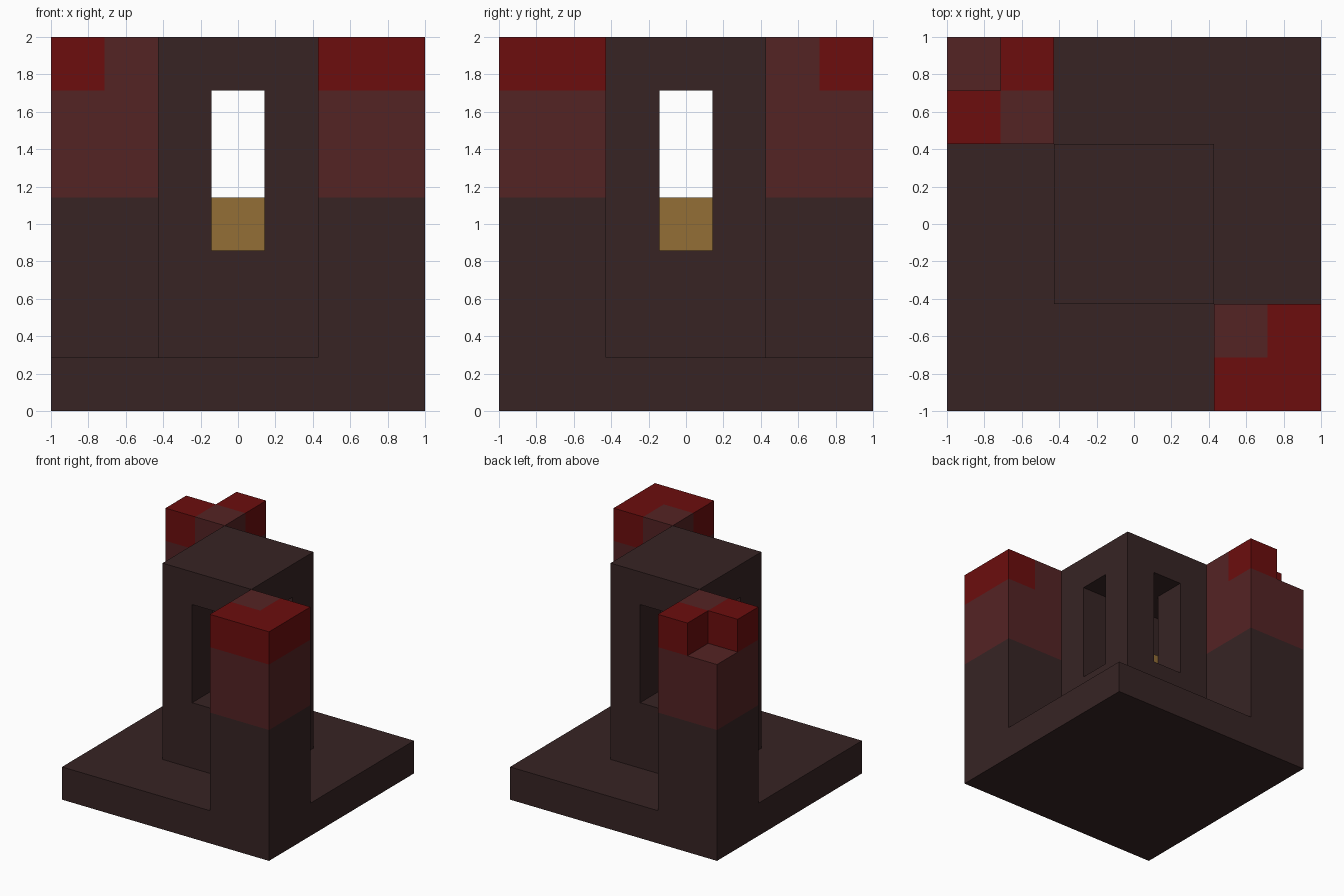
import bpy
import bmesh
from mathutils import Vector

if "Cube" in bpy.data.objects:
    bpy.data.objects.remove(bpy.data.objects["Cube"], do_unlink=True)

U = 2 / 14  # one block: the model is fourteen blocks wide and tall


def material(name, rgb):
    """Flat colour given as 0-255 sRGB, stored as linear."""
    linear = [((c / 255 + 0.055) / 1.055) ** 2.4 if c > 10 else c / 255 / 12.92
              for c in rgb]
    mat = bpy.data.materials.new(name)
    mat.use_nodes = True
    mat.diffuse_color = (*linear, 1)
    bsdf = mat.node_tree.nodes["Principled BSDF"]
    bsdf.inputs["Base Color"].default_value = (*linear, 1)
    bsdf.inputs["Roughness"].default_value = 0.9
    return mat


STONE = material("dark stone", (55, 36, 36))
RUST = material("rust brown", (84, 35, 36))
RED = material("deep red", (108, 13, 13))
GOLD = material("dull gold", (147, 110, 54))


def box_mesh(low, high):
    """Box between two corners measured in blocks."""
    bm = bmesh.new()
    bmesh.ops.create_cube(bm, size=1)
    low, high = Vector(low), Vector(high)
    for v in bm.verts:
        v.co = U * ((low + high) / 2 + v.co * (high - low))
    return bm


def add_object(name, bm, *mats):
    bmesh.ops.recalc_face_normals(bm, faces=bm.faces[:])
    mesh = bpy.data.meshes.new(name)
    bm.to_mesh(mesh)
    bm.free()
    for mat in mats:
        mesh.materials.append(mat)
    obj = bpy.data.objects.new(name, mesh)
    bpy.context.collection.objects.link(obj)
    return obj


def cut(obj, low, high):
    """Cut a box-shaped tunnel through an object."""
    cutter = add_object("tunnel_cutter", box_mesh(low, high), STONE)
    cutter.hide_render = True
    mod = obj.modifiers.new("tunnel", "BOOLEAN")
    mod.operation = "DIFFERENCE"
    mod.solver = "EXACT"
    mod.object = cutter
    bpy.context.view_layer.objects.active = obj
    bpy.ops.object.modifier_apply(modifier=mod.name)
    bpy.data.objects.remove(cutter, do_unlink=True)


def corner_tower(name, sx, sy, notched):
    """Corner tower with colour bands and a cap, optionally missing its outer cell."""
    xs, ys = sorted((3 * sx, 7 * sx)), sorted((3 * sy, 7 * sy))
    bm = box_mesh((xs[0], ys[0], 2), (xs[1], ys[1], 12))
    for point, normal in (((5 * sx, 0, 0), (1, 0, 0)),
                          ((0, 5 * sy, 0), (0, 1, 0)),
                          ((0, 0, 8), (0, 0, 1))):
        bmesh.ops.bisect_plane(bm, geom=bm.verts[:] + bm.edges[:] + bm.faces[:],
                               plane_co=Vector(point) * U, plane_no=normal)

    # Raise the cap cells
    cells = []
    for f in bm.faces:
        c = f.calc_center_median() / U
        outer = abs(c.x) > 5 and abs(c.y) > 5
        if c.z > 11.9 and not (notched and outer):
            cells.append(f)
    raised = bmesh.ops.extrude_face_region(bm, geom=cells)["geom"]
    bmesh.ops.translate(bm, vec=(0, 0, 2 * U),
                        verts=[v for v in raised if isinstance(v, bmesh.types.BMVert)])
    leftover = [f for f in cells if f.is_valid]
    if leftover:
        bmesh.ops.delete(bm, geom=leftover, context="FACES")

    # Stone shaft, rust band, red cap with a rust inner cell
    for f in bm.faces:
        c = f.calc_center_median() / U
        if c.z < 8:
            f.material_index = 0
        elif c.z > 12.1 and max(abs(c.x), abs(c.y)) > 5.1:
            f.material_index = 2
        else:
            f.material_index = 1
    add_object(name, bm, STONE, RUST, RED)


# Square base slab
add_object("base_slab", box_mesh((-7, -7, 0), (7, 7, 2)), STONE)

# Central column pierced both ways by tall openings
column = add_object("central_column", box_mesh((-3, -3, 2), (3, 3, 14)), STONE)
cut(column, (-1, -4, 6), (1, 4, 12))
cut(column, (-4, -1, 6), (4, 1, 12))

# Gold block resting where the openings cross
add_object("gold_block", box_mesh((-1, -1, 6), (1, 1, 8)), GOLD)

# Two corner towers on one diagonal
corner_tower("front_tower", 1, -1, False)
corner_tower("back_tower", -1, 1, True)
